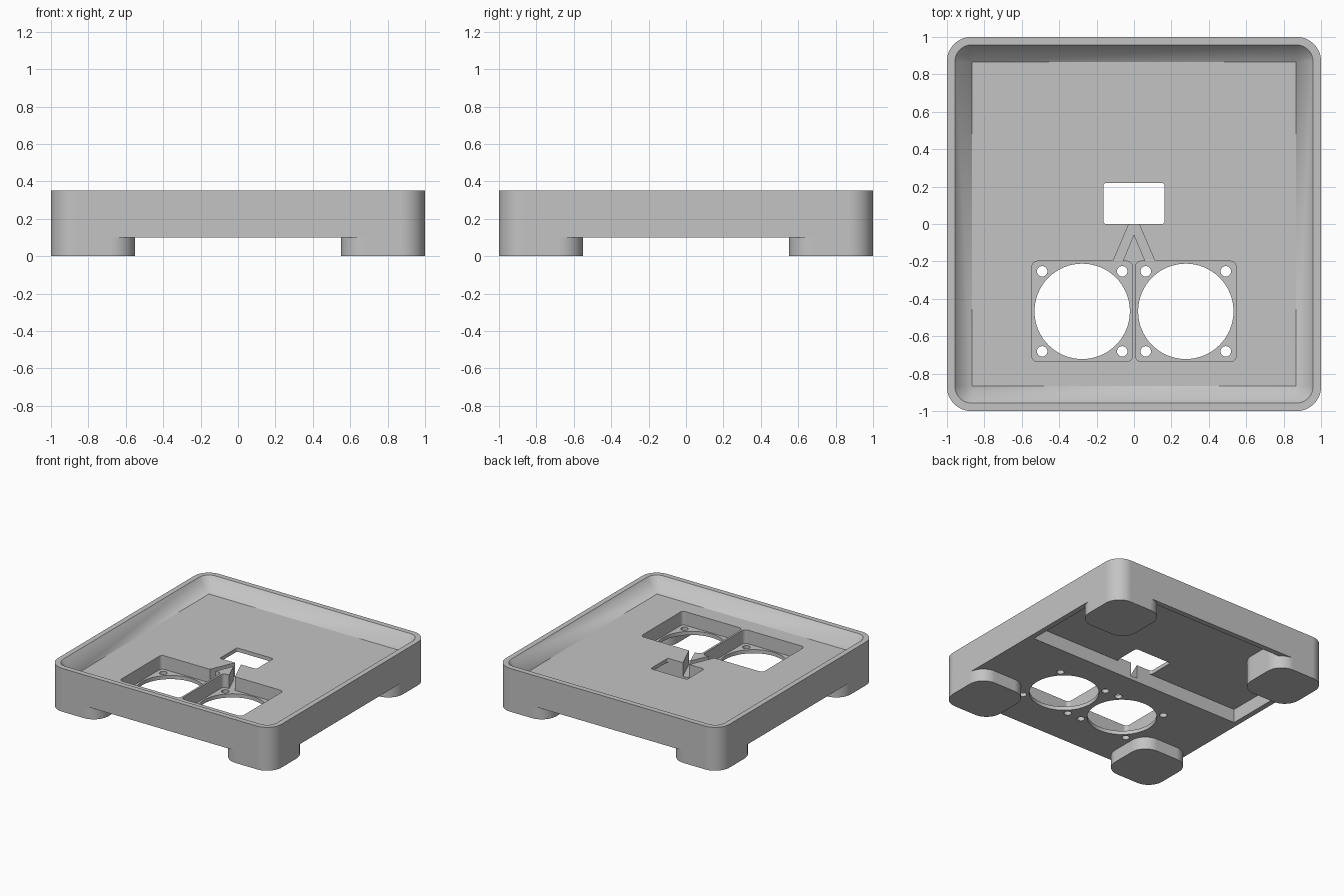
import bpy, bmesh, math

if "Cube" in bpy.data.objects:
    bpy.data.objects.remove(bpy.data.objects["Cube"])

SEG = 12          # segments per rounded corner
FLOOR, ROOF, BASE, RIM = 0.24, 0.21, 0.10, 0.35
LEDGE = 0.13      # top of the thin plates under the fan pockets

grey = bpy.data.materials.new("light grey")
grey.diffuse_color = (0.55, 0.55, 0.55, 1)
grey.use_nodes = True
grey.node_tree.nodes["Principled BSDF"].inputs["Base Color"].default_value = grey.diffuse_color


def rounded_rect(x0, x1, y0, y1, r):
    pts = []
    corners = [(x1 - r, y1 - r), (x0 + r, y1 - r), (x0 + r, y0 + r), (x1 - r, y0 + r)]
    for q, (cx, cy) in enumerate(corners):
        for i in range(SEG + 1):
            a = math.pi / 2 * (q + i / SEG)
            pts.append((round(cx + r * math.cos(a), 5), round(cy + r * math.sin(a), 5)))
    return pts


def circle(cx, cy, r, n):
    return [(cx + r * math.cos(2 * math.pi * i / n), cy + r * math.sin(2 * math.pi * i / n))
            for i in range(n)]


def prism(name, outline, z0, z1, top=None):
    """Solid between an outline at z0 and the same (or another) outline at z1."""
    bm = bmesh.new()
    low = [bm.verts.new((x, y, z0)) for x, y in outline]
    high = [bm.verts.new((x, y, z1)) for x, y in (top or outline)]
    n = len(low)
    bm.faces.new(low[::-1])
    bm.faces.new(high)
    for i in range(n):
        j = (i + 1) % n
        bm.faces.new((low[i], low[j], high[j], high[i]))
    bmesh.ops.remove_doubles(bm, verts=bm.verts[:], dist=1e-5)
    bmesh.ops.recalc_face_normals(bm, faces=bm.faces[:])
    me = bpy.data.meshes.new(name)
    bm.to_mesh(me)
    bm.free()
    me.materials.append(grey)
    ob = bpy.data.objects.new(name, me)
    bpy.context.collection.objects.link(ob)
    return ob


def combine(target, tool, operation):
    """Apply a boolean and remove the tool."""
    bpy.context.view_layer.objects.active = target
    mod = target.modifiers.new("combine", 'BOOLEAN')
    mod.operation = operation
    mod.solver = 'EXACT'
    mod.object = tool
    bpy.ops.object.modifier_apply(modifier=mod.name)
    bpy.data.objects.remove(tool, do_unlink=True)


# Outer block of the tray
body = prism("tray_base", rounded_rect(-1, 1, -1, 1, 0.13), BASE, RIM)

# Sloped tray recess: sharp corners at the floor, rounded at the rim
floor_outline = rounded_rect(-0.866, 0.866, -0.866, 0.866, 0)
wide_outline = rounded_rect(-1.048, 1.048, -1.048, 1.048, 0.174)
combine(body, prism("tray_cut", floor_outline, FLOOR, 2 * RIM - FLOOR, wide_outline), 'DIFFERENCE')

# Hollow under the rear half
hollow = [(-0.957, 0), (0.957, 0), (0.957, 0.957), (-0.957, 0.957)]
combine(body, prism("hollow_cut", hollow, 0.05, ROOF), 'DIFFERENCE')

# Four corner feet
for sx in (-1, 1):
    for sy in (-1, 1):
        xs, ys = sorted((sx * 0.55, sx)), sorted((sy * 0.55, sy))
        foot = prism("foot", rounded_rect(*xs, *ys, 0.13), 0, 0.225)
        combine(body, foot, 'UNION')

# Fan pockets with a round opening and four screw holes each
for sx in (-1, 1):
    cx, cy = sx * 0.277, -0.467
    pocket = rounded_rect(cx - 0.269, cx + 0.269, cy - 0.268, cy + 0.268, 0.03)
    combine(body, prism("pocket_cut", pocket, LEDGE, 0.3), 'DIFFERENCE')
    combine(body, prism("fan_hole", circle(cx, cy, 0.255, 64), 0.05, 0.2), 'DIFFERENCE')
    for dx in (-0.214, 0.214):
        for dy in (-0.214, 0.214):
            screw = circle(cx + dx, cy + dy, 0.028, 24)
            combine(body, prism("screw_hole", screw, 0.05, 0.2), 'DIFFERENCE')

# Rectangular opening
opening = rounded_rect(-0.163, 0.163, 0, 0.22, 0.015)
combine(body, prism("opening_cut", opening, 0.05, 0.3), 'DIFFERENCE')

# Forked cable channel from the opening to both pockets
half = [(0.065, -0.21), (0.117, -0.21), (0.027, 0), (0.027, 0.05)]
channel = [(0, -0.055)] + half + [(-x, y) for x, y in reversed(half)]
combine(body, prism("channel_cut", channel, LEDGE, 0.3), 'DIFFERENCE')

# Smooth the rounded corners, keep the edges crisp
bpy.ops.object.select_all(action='DESELECT')
body.select_set(True)
bpy.context.view_layer.objects.active = body
bpy.ops.object.shade_smooth_by_angle(angle=math.radians(25))
weights = body.modifiers.new("flat_faces", 'WEIGHTED_NORMAL')
weights.keep_sharp = True
